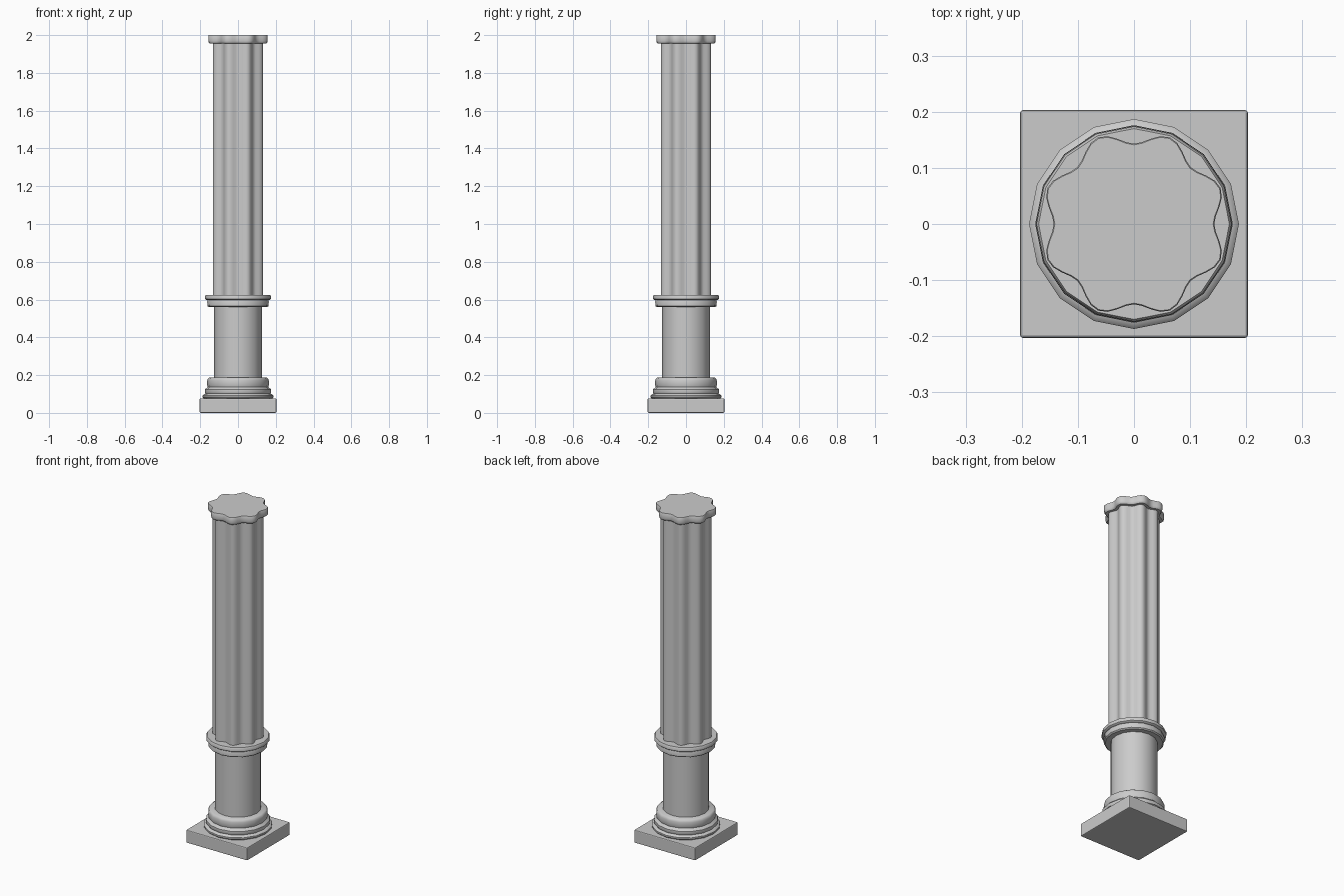
import bpy, bmesh, math

if "Cube" in bpy.data.objects:
    bpy.data.objects.remove(bpy.data.objects["Cube"])

SIDES = 16


def stack(name, sections, sides, radius_fn, angle=40):
    """Loft closed rings; radius_fn(section radius, angle) shapes each ring."""
    bm = bmesh.new()
    rings = []
    for r, z in sections:
        ring = []
        for i in range(sides):
            a = 2 * math.pi * i / sides
            q = radius_fn(r, a)
            ring.append(bm.verts.new((q * math.cos(a), q * math.sin(a), z)))
        rings.append(ring)
    for lo, hi in zip(rings, rings[1:]):
        for i in range(sides):
            j = (i + 1) % sides
            bm.faces.new((lo[i], lo[j], hi[j], hi[i]))
    bm.faces.new(rings[0][::-1])
    bm.faces.new(rings[-1])
    me = bpy.data.meshes.new(name)
    bm.to_mesh(me)
    bm.free()
    ob = bpy.data.objects.new(name, me)
    bpy.context.collection.objects.link(ob)
    bpy.ops.object.select_all(action='DESELECT')
    ob.select_set(True)
    bpy.context.view_layer.objects.active = ob
    bpy.ops.object.shade_smooth_by_angle(angle=math.radians(angle))
    return ob


def circle(r, a):
    return r


def scallop(r, a):
    # eight lobes, hollows on the axes
    return r - 0.012 * math.cos(8 * a)


# square plinth with softened edges
bpy.ops.mesh.primitive_cube_add(size=1, location=(0, 0, 0.0385))
plinth = bpy.context.object
plinth.name = "plinth"
plinth.scale = (0.406, 0.406, 0.077)
bpy.ops.object.transform_apply(location=False, rotation=False, scale=True)
bev = plinth.modifiers.new("soft_edges", 'BEVEL')
bev.width = 0.005
bev.segments = 2

# stepped base moulding
stack("base_moulding", [
    (0.180, 0.075), (0.187, 0.083), (0.187, 0.092), (0.180, 0.100),
    (0.172, 0.102), (0.176, 0.110), (0.175, 0.124), (0.165, 0.133),
    (0.160, 0.137), (0.163, 0.147), (0.163, 0.172), (0.159, 0.182),
    (0.152, 0.187)], SIDES, circle)

# plain lower drum
stack("lower_drum", [(0.126, 0.18), (0.126, 0.57)], SIDES, circle)

# two-ring collar
stack("collar", [
    (0.155, 0.560), (0.162, 0.566), (0.163, 0.590), (0.160, 0.597),
    (0.168, 0.598), (0.174, 0.603), (0.174, 0.618), (0.170, 0.625)],
    SIDES, circle)

# fluted upper shaft
stack("fluted_shaft", [(0.130, 0.62), (0.130, 1.96)], 64, scallop)

# scalloped cap slab
stack("cap", [
    (0.147, 1.955), (0.153, 1.960), (0.155, 1.968), (0.155, 1.997),
    (0.153, 2.0)], 64, scallop)
